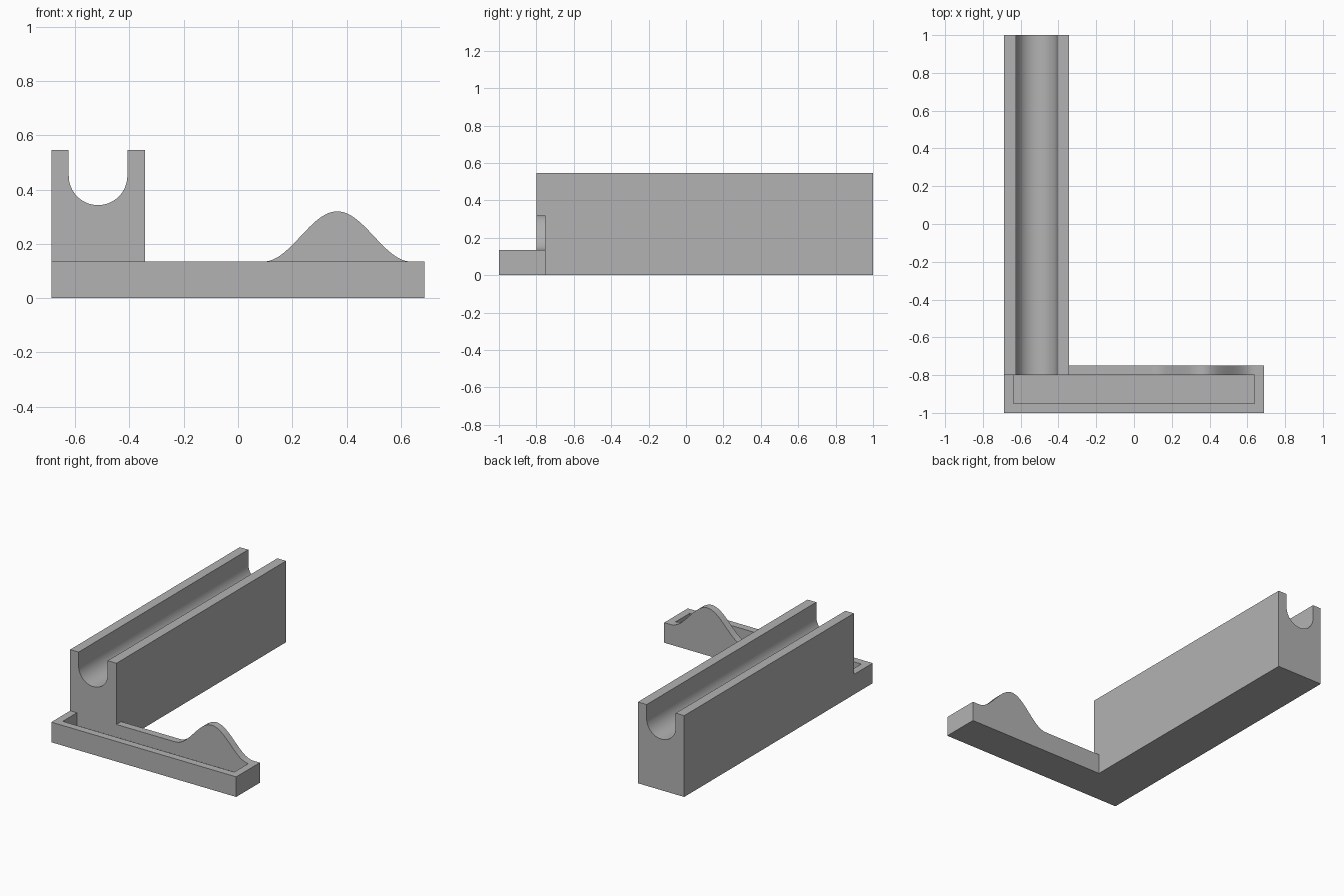
import bpy
import bmesh
import math
from mathutils import Vector

cube = bpy.data.objects.get("Cube")
if cube:
    bpy.data.objects.remove(cube, do_unlink=True)

GREY = (0.45, 0.45, 0.45, 1.0)
grey = bpy.data.materials.new("plain grey")
grey.use_nodes = True
grey.diffuse_color = GREY
grey.node_tree.nodes["Principled BSDF"].inputs["Base Color"].default_value = GREY


def extrude(name, outline, direction, smooth=False):
    """Make a solid by sweeping a closed 3D outline along a direction."""
    bm = bmesh.new()
    face = bm.faces.new([bm.verts.new(p) for p in outline])
    result = bmesh.ops.extrude_face_region(bm, geom=[face], use_keep_orig=True)
    moved = [g for g in result["geom"] if isinstance(g, bmesh.types.BMVert)]
    bmesh.ops.translate(bm, verts=moved, vec=Vector(direction))
    bmesh.ops.recalc_face_normals(bm, faces=bm.faces)
    mesh = bpy.data.meshes.new(name)
    bm.to_mesh(mesh)
    bm.free()
    mesh.materials.append(grey)
    obj = bpy.data.objects.new(name, mesh)
    bpy.context.collection.objects.link(obj)
    if smooth:
        bpy.ops.object.select_all(action="DESELECT")
        obj.select_set(True)
        bpy.context.view_layer.objects.active = obj
        bpy.ops.object.shade_smooth_by_angle(angle=math.radians(30))
    return obj


LEFT, RIGHT = 0.687, -0.687      # outer ends of the tray
FRONT, RAIL_Y, BACK = -1.0, -0.80, -0.75
WALL, RIM_Z, FLOOR_Z = 0.05, 0.135, 0.05
RAIL_X = -0.343                  # inner side of the rail

# Tray rim: walls around the recess, the rail closes the rear gap
rim = [(RIGHT, RAIL_Y), (RIGHT, FRONT), (LEFT, FRONT), (LEFT, BACK),
       (RAIL_X, BACK), (RAIL_X, RAIL_Y), (LEFT - WALL, RAIL_Y),
       (LEFT - WALL, FRONT + WALL), (RIGHT + WALL, FRONT + WALL),
       (RIGHT + WALL, RAIL_Y)]
extrude("tray_rim", [(x, y, 0) for x, y in rim], (0, 0, RIM_Z))

# Tray floor inside the rim
floor = [(RIGHT + WALL, FRONT + WALL), (LEFT - WALL, FRONT + WALL),
         (LEFT - WALL, RAIL_Y), (RIGHT + WALL, RAIL_Y)]
extrude("tray_floor", [(x, y, 0) for x, y in floor], (0, 0, FLOOR_Z))

# Rail with a round-bottomed groove along its top
top, radius, groove_x, groove_z = 0.546, 0.108, -0.516, 0.451
profile = [(RIGHT, 0), (RAIL_X, 0), (RAIL_X, top), (groove_x + radius, top)]
for i in range(33):
    a = math.pi * i / 32
    profile.append((groove_x + radius * math.cos(a),
                    groove_z - radius * math.sin(a)))
profile += [(groove_x - radius, top), (RIGHT, top)]
extrude("grooved_rail", [(x, RAIL_Y, z) for x, z in profile],
        (0, 1.0 - RAIL_Y, 0), smooth=True)

# Bell-shaped hump on the rear wall
hump_x, half, height, steps = 0.366, 0.272, 0.185, 48
hump = []
for i in range(steps + 1):
    t = 2 * i / steps - 1
    hump.append((hump_x + half * t, RAIL_Y,
                 RIM_Z + height * (1 + math.cos(math.pi * t)) / 2))
extrude("hump", hump, (0, BACK - RAIL_Y, 0), smooth=True)
